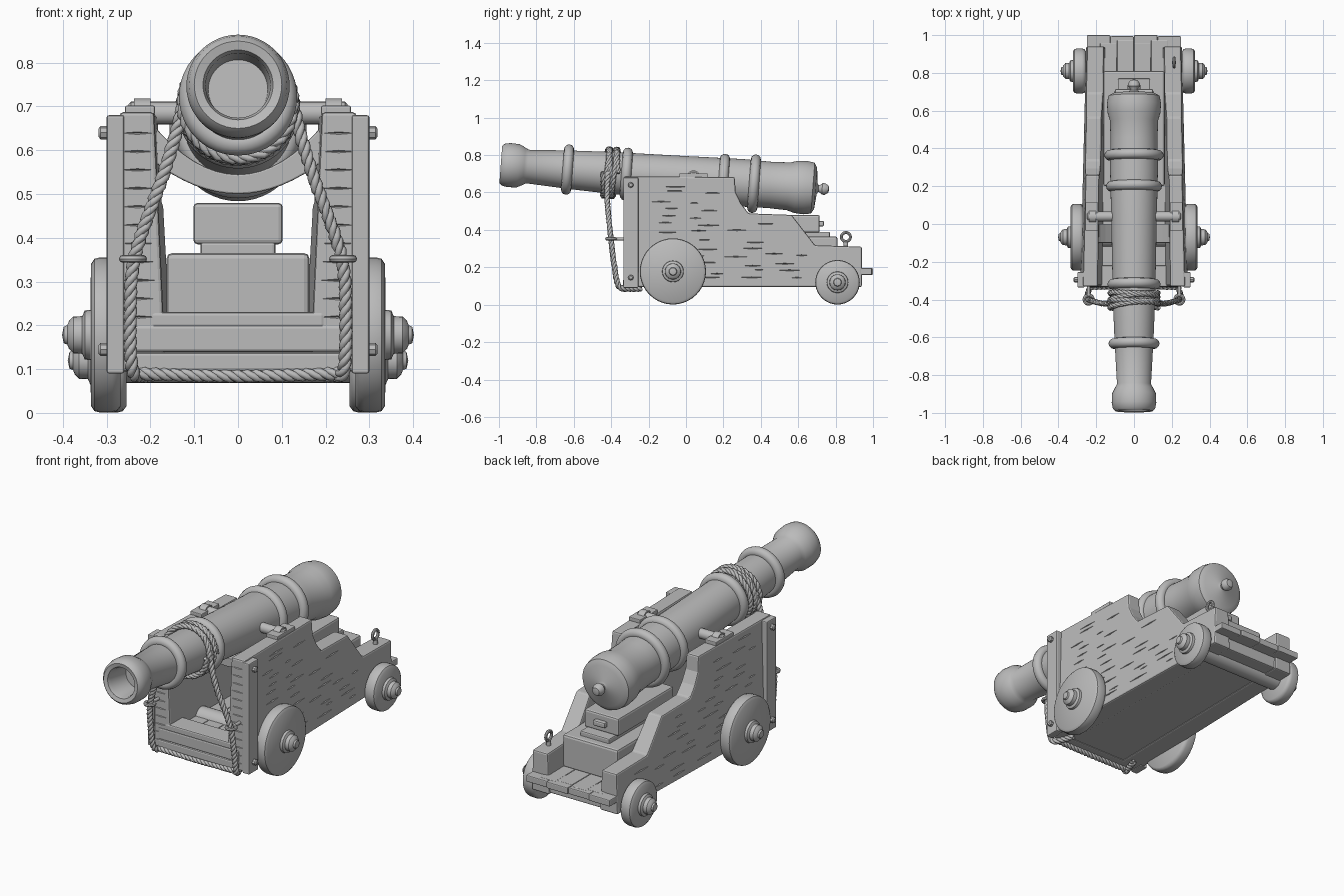
import bpy, bmesh, math, random
from mathutils import Matrix, Vector

random.seed(4)
cube = bpy.data.objects.get("Cube")
if cube:
    bpy.data.objects.remove(cube, do_unlink=True)

grey = bpy.data.materials.new("plain_grey")
grey.use_nodes = True
grey.diffuse_color = (0.5, 0.5, 0.5, 1)
grey.node_tree.nodes["Principled BSDF"].inputs["Base Color"].default_value = (0.5, 0.5, 0.5, 1)


def finish(name, bm, smooth=True, bevel=0):
    bmesh.ops.recalc_face_normals(bm, faces=bm.faces)
    me = bpy.data.meshes.new(name)
    bm.to_mesh(me)
    bm.free()
    me.materials.append(grey)
    if smooth:
        me.shade_smooth()
        me.set_sharp_from_angle(angle=math.radians(40))
    ob = bpy.data.objects.new(name, me)
    bpy.context.collection.objects.link(ob)
    if bevel:
        mod = ob.modifiers.new("worn_edges", 'BEVEL')
        mod.width = bevel
        mod.segments = 2
        mod.limit_method = 'ANGLE'
    return ob


def box(name, x0, x1, y0, y1, z0, z1, bevel=0.007):
    bm = bmesh.new()
    size = Matrix.Diagonal((abs(x1 - x0), y1 - y0, z1 - z0, 1))
    mid = Matrix.Translation(((x0 + x1) / 2, (y0 + y1) / 2, (z0 + z1) / 2))
    bmesh.ops.create_cube(bm, size=1, matrix=mid @ size)
    return finish(name, bm, False, bevel)


def prism(name, points, side_a, side_b, bevel=0.007):
    bm = bmesh.new()
    a = [bm.verts.new(side_a(*p)) for p in points]
    b = [bm.verts.new(side_b(*p)) for p in points]
    bm.faces.new(a)
    bm.faces.new(b[::-1])
    for i in range(len(a)):
        j = (i + 1) % len(a)
        bm.faces.new((a[i], b[i], b[j], a[j]))
    return finish(name, bm, False, bevel)


def lathe(name, profile, matrix, sides=40):
    # profile is (radius, distance along the axis)
    bm = bmesh.new()
    rings = []
    for r, t in profile:
        angles = [math.tau * k / sides for k in range(sides)]
        rings.append([bm.verts.new((r * math.cos(a), r * math.sin(a), t)) for a in angles])
    for lo, hi in zip(rings, rings[1:]):
        for k in range(sides):
            n = (k + 1) % sides
            bm.faces.new((lo[k], lo[n], hi[n], hi[k]))
    bmesh.ops.remove_doubles(bm, verts=bm.verts, dist=1e-5)
    bm.transform(matrix)
    return finish(name, bm)


def loop_profile(radius, t, thick, steps=12):
    return [(radius + thick * math.cos(math.tau * k / steps),
             t + thick * math.sin(math.tau * k / steps)) for k in range(steps + 1)]


def along_x(s, y, z):
    return Matrix.Translation((0, y, z)) @ Matrix.Rotation(s * math.pi / 2, 4, 'Y')


def smooth_path(ctrl, steps=16):
    pts = [Vector(c) for c in ctrl]
    pts = [pts[0]] + pts + [pts[-1]]
    out = []
    for p0, p1, p2, p3 in zip(pts, pts[1:], pts[2:], pts[3:]):
        for k in range(steps):
            t = k / steps
            out.append(0.5 * (2 * p1 + (p2 - p0) * t + (2 * p0 - 5 * p1 + 4 * p2 - p3) * t ** 2
                              + (3 * p1 - p0 - 3 * p2 + p3) * t ** 3))
    return out + [pts[-1]]


def rope(name, path, ref, pitch=0.07, thick=0.0085):
    # three twisted strands following the path
    cu = bpy.data.curves.new(name, 'CURVE')
    cu.dimensions = '3D'
    cu.bevel_depth = thick
    cu.bevel_resolution = 1
    cu.use_fill_caps = True
    cu.materials.append(grey)
    for strand in range(3):
        sp = cu.splines.new('POLY')
        sp.points.add(len(path) - 1)
        run = 0
        for i, p in enumerate(path):
            tan = (path[min(i + 1, len(path) - 1)] - path[max(i - 1, 0)]).normalized()
            u = tan.cross(Vector(ref)).normalized()
            v = tan.cross(u)
            if i:
                run += (p - path[i - 1]).length
            a = math.tau * (run / pitch + strand / 3)
            q = p + (u * math.cos(a) + v * math.sin(a)) * thick * 0.9
            sp.points[i].co = (*q, 1)
    ob = bpy.data.objects.new(name, cu)
    bpy.context.collection.objects.link(ob)


# Barrel with bore, muzzle swell, breech and knob, tilted muzzle-up
tilt = math.radians(4.34)
aim = Matrix.Translation((0, 0, 0.6745)) @ Matrix.Rotation(-math.pi / 2 - tilt, 4, 'X')
lathe("barrel", [(0, -.85), (.068, -.85), (.074, -.97), (.08, -.988), (.1, -.993), (.112, -.98),
                 (.118, -.95), (.116, -.9), (.1, -.868), (.09, -.85), (.103, -.62), (.112, -.4),
                 (.12, 0), (.127, .3), (.124, .45), (.128, .55), (.14, .59), (.143, .64),
                 (.136, .68), (.11, .695), (.03, .703), (.018, .71), (.02, .718), (.031, .73),
                 (.031, .745), (.02, .763), (0, .768)], aim, 48)
for t, outer in ((-.635, .135), (-.32, .141), (.2, .148), (.365, .157)):
    lathe("barrel_ring", loop_profile(outer - .027, t, .027), aim, 48)

# Trunnions and their caps
lathe("trunnion", [(0, -.25), (.02, -.25), (.026, -.244), (.026, .244), (.02, .25), (0, .25)],
      along_x(1, .04, .685), 20)
for s in (-1, 1):
    box("cap_plate", s * .19, s * .258, -.035, .115, .68, .702, .004)
    lathe("cap_arch", [(0, .2), (.036, .2), (.036, .238), (0, .238)], along_x(s, .04, .682), 20)


# Side cheeks: stepped outline, leaning and narrowing slightly
def outer_x(y, z):
    return .285 - .025 * (z - .1) - .025 * (y + .33)


def inner_x(y, z):
    return .165 + .045 * (z - .1) - .012 * (y + .33)


outline = [(-.33, .095), (-.33, .687), (.26, .682), (.266, .6), (.295, .54), (.335, .488),
           (.565, .48), (.69, .318), (.94, .31), (.94, .095)]
for s in (-1, 1):
    cheek = prism("cheek", outline, lambda y, z: (s * inner_x(y, z), y, z),
                  lambda y, z: (s * outer_x(y, z), y, z), .008)
    # shallow cracks in the wood
    bm = bmesh.new()

    def crack(place, size):
        bmesh.ops.create_uvsphere(bm, u_segments=4, v_segments=2, radius=1,
                                  matrix=Matrix.Translation(place) @ Matrix.Diagonal((*size, 1)))

    z = .135
    while z < .65:
        end = .88 if z < .29 else .54 if z < .45 else .22
        y = -.22 + random.uniform(0, .1)
        while True:
            half = random.uniform(.03, .09)
            if y + 2 * half > end:
                break
            zz = z + random.uniform(-.012, .012)
            crack((s * outer_x(y + half, zz), y + half, zz), (.007, half, .0035))
            y += 2 * half + random.uniform(.04, .16)
        crack((s * (inner_x(-.33, z) + outer_x(-.33, z)) / 2, -.33, z), (.036, .007, .003))
        z += .042
    cutter = finish("crack_cutter", bm, False)
    cutter.hide_render = True
    cut = cheek.modifiers.new("cracks", 'BOOLEAN')
    cut.operation = 'DIFFERENCE'
    cut.object = cutter
    bpy.context.view_layer.update()
    baked = bpy.data.meshes.new_from_object(
        cheek.evaluated_get(bpy.context.evaluated_depsgraph_get()))
    cheek.modifiers.clear()
    cheek.data = baked
    bpy.data.objects.remove(cutter, do_unlink=True)

    # corner strap with bolts
    box("corner_strap", s * .26, s * .3, -.335, -.255, .09, .68, .005)
    for z in (.145, .64):
        lathe("strap_bolt", [(0, .29), (.015, .29), (.015, .314), (.009, .319), (0, .319)],
              along_x(s, -.295, z), 8)

# Cross support cradling the barrel
xs = [-.2 + .4 * k / 16 for k in range(17)]
arc = [(x, .5 + .08 * (x / .2) ** 2) for x in xs]
arc += [(x, .545 + .12 * (x / .2) ** 2) for x in reversed(xs)]
prism("cradle_beam", arc, lambda x, z: (x, -.1, z), lambda x, z: (x, 0, z), .004)

# Bed, floor planks, front sills and tail boards
box("bed", -.24, .24, -.325, .93, .1, .17)
for k in range(4):
    x = -.18 + .09 * k
    box("floor_plank", x, x + .089, -.32, .96 + .015 * (k % 2), .16, .197, .005)
box("front_lower_board", -.238, .238, -.336, -.28, .095, .138)
box("front_board", -.238, .238, -.334, -.27, .139, .2)
box("front_sill", -.198, .198, -.332, -.22, .195, .23)
for k in range(4):
    x = -.25 + .125 * k
    box("tail_board", x, x + .1245, .88, 1 - .006 * (k % 2), .16, .195, .005)

# Stepped wedge blocks under the breech
box("lower_block", -.163, .163, .2, .81, .19, .365, .012)
box("block_spacer", -.086, .086, .25, .77, .355, .39)
box("upper_block", -.102, .102, .25, .715, .385, .48, .01)
box("block_handle", -.035, .035, .70, .738, .418, .448, .008)

# Wheels with hubs, and axles
for label, y, z, r, x in (("front", -.07, .178, .177, .268), ("rear", .81, .12, .119, .255)):
    for s in (-1, 1):
        m = along_x(s, y, z)
        lathe(label + "_wheel", [(0, x), (r - .014, x), (r - .003, x + .008), (r, x + .02),
                                 (r, x + .048), (r - .003, x + .06), (r - .015, x + .068),
                                 (0, x + .07)], m, 40)
        h = x + .066
        lathe(label + "_hub", [(.058, h), (.056, h + .016), (.043, h + .022), (.042, h + .042),
                               (.032, h + .052), (.022, h + .056), (.019, h + .064), (0, h + .068)],
              m, 24)
    lathe(label + "_axle", [(0, -.27), (.052, -.27), (.052, .27), (0, .27)], along_x(1, y, z), 24)

# Lifting eye on the left tail
lathe("eye_ring", loop_profile(.024, .212, .008, 8), along_x(1, .855, .362), 20)
lathe("eye_stem", [(0, .3), (.012, .3), (.012, .335), (0, .342)],
      Matrix.Translation((.212, .855, 0)), 12)

# Rope coiled on the barrel, hanging through eyes and passing under the bed
coil = []
for k in range(181):
    a = math.tau * k / 45
    coil.append(aim @ Vector((.126 * math.cos(a), .126 * math.sin(a),
                              -.445 + .08 * k / 180 + .008 * math.sin(a * 1.5))))
rope("coiled_rope", coil, (0, 1, 0), .08)
for s in (-1, 1):
    rope("hanging_rope", smooth_path([(s * .122, -.41, .73), (s * .136, -.42, .66),
                                      (s * .172, -.42, .54), (s * .235, -.402, .36),
                                      (s * .246, -.385, .22), (s * .242, -.36, .1),
                                      (s * .22, -.3, .085), (s * .2, -.24, .085)]), (1, 0, 0))
    lathe("rope_eye", loop_profile(.023, .352, .009, 8),
          Matrix.Translation((s * .24, -.4, 0)), 20)
    lathe("eye_shank", [(0, 0), (.009, 0), (.009, .06), (0, .06)],
          Matrix.Translation((s * .24, -.38, .352)) @ Matrix.Rotation(-math.pi / 2, 4, 'X'), 10)
rope("under_rope", smooth_path([(-.24, -.335, .09), (0, -.33, .084), (.24, -.335, .09)], 24),
     (0, 1, 0))
